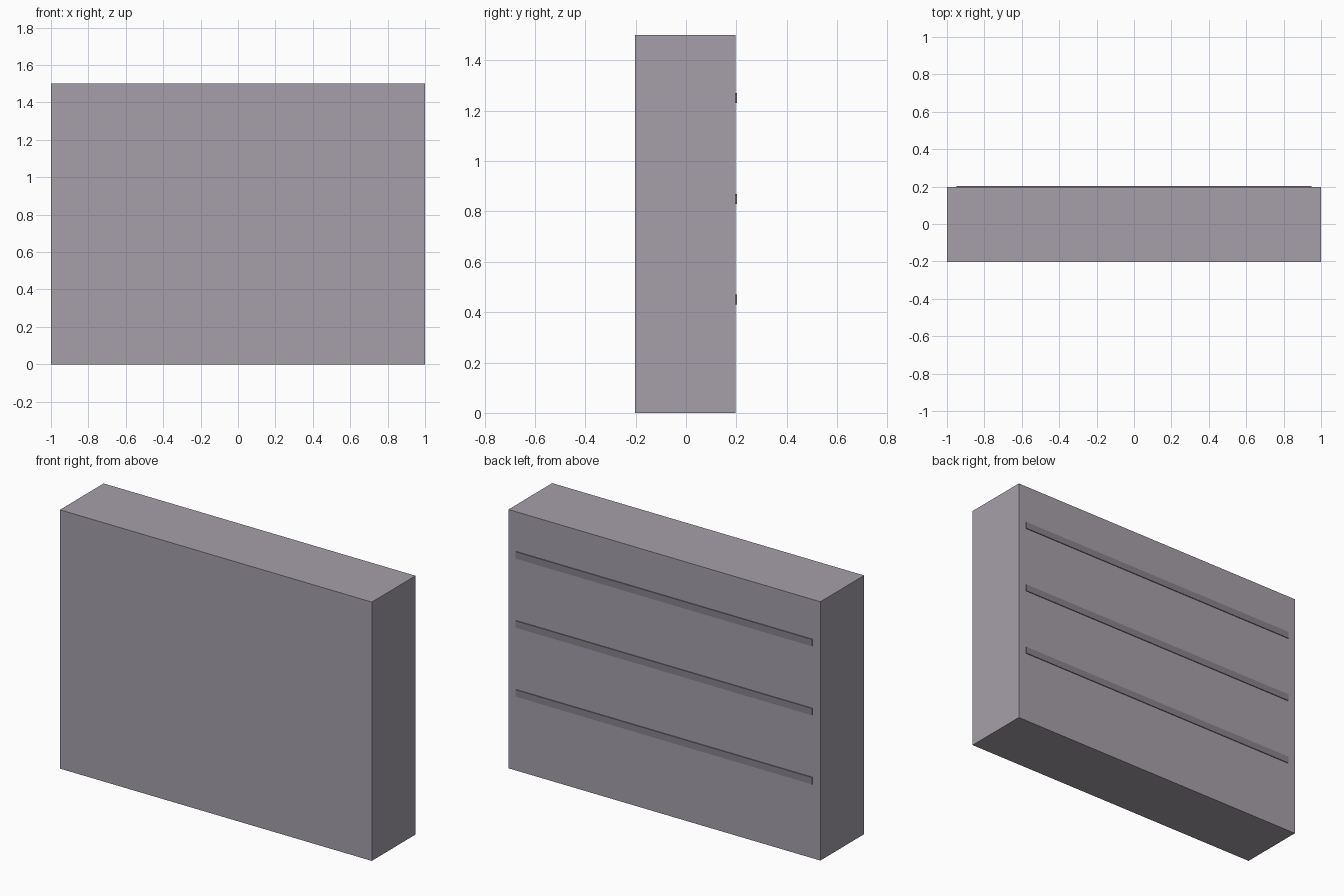
import bpy

if "Cube" in bpy.data.objects:
    bpy.data.objects.remove(bpy.data.objects["Cube"])


def material(name, color):
    mat = bpy.data.materials.new(name)
    mat.diffuse_color = (*color, 1.0)
    mat.use_nodes = True
    mat.node_tree.nodes["Principled BSDF"].inputs["Base Color"].default_value = mat.diffuse_color
    return mat


def box(name, size, center, mat):
    bpy.ops.mesh.primitive_cube_add(size=1, location=center)
    obj = bpy.context.object
    obj.name = name
    obj.scale = size
    bpy.ops.object.transform_apply(location=False, rotation=False, scale=True)
    obj.data.materials.append(mat)
    return obj


body_mat = material("body_grey", (0.38, 0.35, 0.40))
strip_mat = material("strip_dark_grey", (0.25, 0.23, 0.26))

# Main slab, nudged forward so the strips complete the depth
box("slab", (2.0, 0.4, 1.5), (0, -0.0025, 0.75), body_mat)

# Three thin strips half sunk into the back face
for i, z in enumerate((0.45, 0.85, 1.25)):
    box(f"back_strip_{i + 1}", (1.9, 0.01, 0.04), (0, 0.1975, z), strip_mat)
